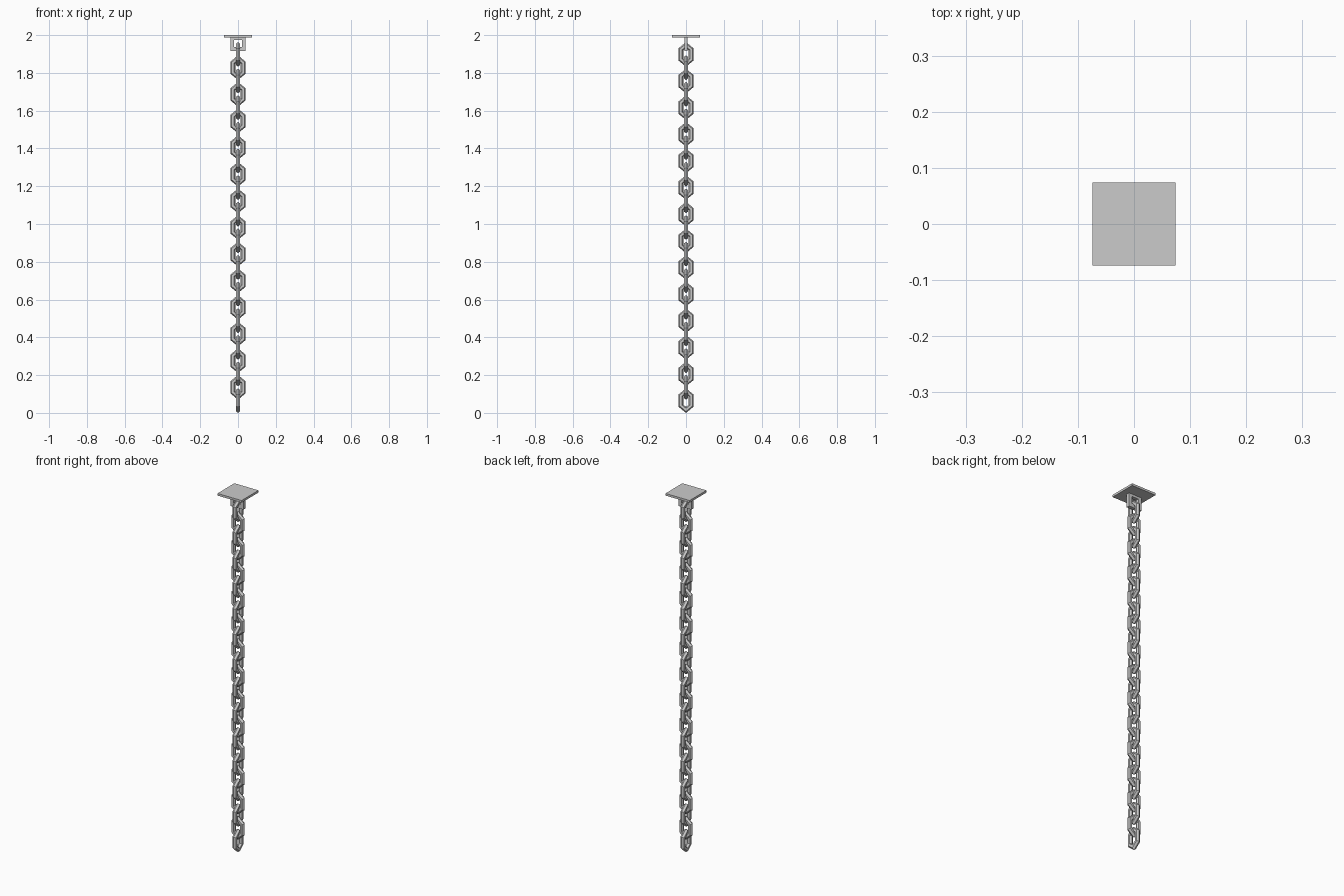
import bpy, bmesh, math

if "Cube" in bpy.data.objects:
    bpy.data.objects.remove(bpy.data.objects["Cube"])

LINKS = 27          # alternating links
PITCH = 0.0705      # centre-to-centre spacing
HALF = 0.065        # half height of one link
BAR = 0.0125        # half thickness of the bar
SIDES = 6
SLOPE = math.radians(39)


def finish(bm, name):
    bmesh.ops.recalc_face_normals(bm, faces=bm.faces)
    mesh = bpy.data.meshes.new(name)
    bm.to_mesh(mesh)
    bm.free()
    obj = bpy.data.objects.new(name, mesh)
    bpy.context.collection.objects.link(obj)
    return obj


def bridge(bm, rings):
    # Close a loop of cross-sections into a ring
    n = len(rings[0])
    for i, a in enumerate(rings):
        b = rings[(i + 1) % len(rings)]
        for j in range(n):
            k = (j + 1) % n
            bm.faces.new((a[j], a[k], b[k], b[j]))


# Pointed chain link with a six-sided bar, mitred at its six corners
tip = 1 / math.cos(SLOPE)
miter = (1 - math.sin(SLOPE)) / math.cos(SLOPE)
apex = HALF - BAR * tip
side = 0.0395 - BAR
knee = apex - side * math.tan(SLOPE)
path = [(0, apex, 0, tip), (-side, knee, -1, miter), (-side, -knee, -1, -miter),
        (0, -apex, 0, -tip), (side, -knee, 1, -miter), (side, knee, 1, miter)]
section = [(math.sin(2 * math.pi * j / SIDES), math.cos(2 * math.pi * j / SIDES))
           for j in range(SIDES)]
bm = bmesh.new()
rings = [[bm.verts.new((BAR * u, y + BAR * v * dy, z + BAR * v * dz))
          for u, v in section] for y, z, dy, dz in path]
bridge(bm, rings)
link = finish(bm, "chain_link_01")
link.location.z = HALF

# Remaining links, each turned a quarter from the one below
for i in range(1, LINKS):
    obj = bpy.data.objects.new(f"chain_link_{i + 1:02d}", link.data)
    bpy.context.collection.objects.link(obj)
    obj.location.z = HALF + PITCH * i
    obj.rotation_euler.z = math.pi / 2 * (i % 2)

# Square ceiling plate
bm = bmesh.new()
bmesh.ops.create_cube(bm, size=1)
bmesh.ops.scale(bm, vec=(0.148, 0.148, 0.012), verts=bm.verts)
finish(bm, "ceiling_plate").location.z = 1.994

# Square eye under the plate that carries the top link
bm = bmesh.new()
rings = []
for sx, top in ((-1, False), (1, False), (1, True), (-1, True)):
    outer = (sx * 0.039, 1.99 if top else 1.915)
    inner = (sx * 0.020, 1.975 if top else 1.936)
    rings.append([bm.verts.new((x, y, z)) for (x, z), y in
                  ((outer, -0.009), (outer, 0.009), (inner, 0.009), (inner, -0.009))])
bridge(bm, rings)
finish(bm, "hanging_eye")
